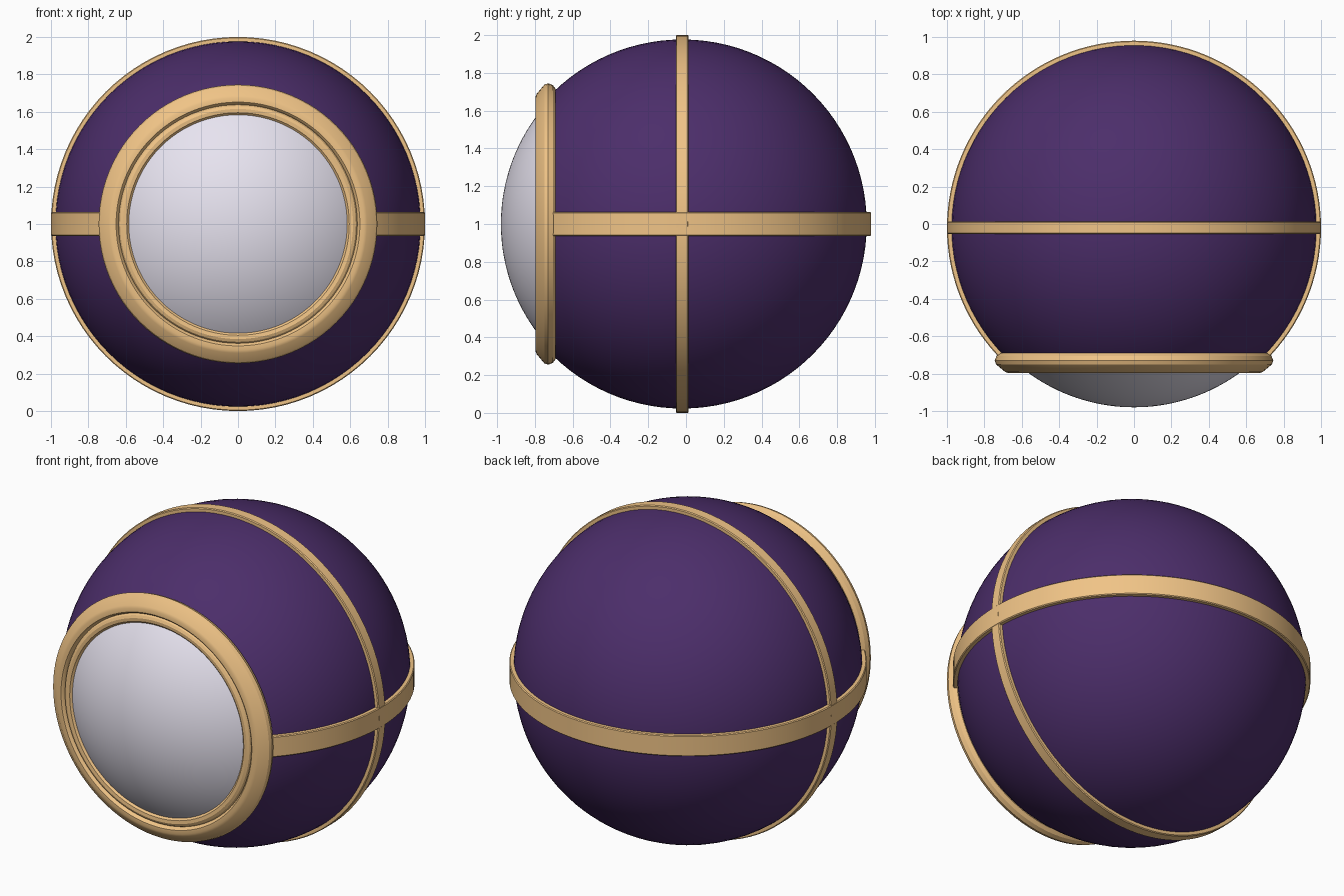
import bpy, bmesh
from math import sin, cos, pi, radians, asin
from mathutils import Matrix

if "Cube" in bpy.data.objects:
    bpy.data.objects.remove(bpy.data.objects["Cube"])

CENTRE = Matrix.Translation((0, -0.02, 1.0))
SEG = 96


def material(name, rgb):
    m = bpy.data.materials.new(name)
    m.diffuse_color = (*rgb, 1)
    m.use_nodes = True
    m.node_tree.nodes["Principled BSDF"].inputs["Base Color"].default_value = m.diffuse_color
    return m


PURPLE = material("purple", (0.072, 0.027, 0.145))
GOLD = material("gold", (0.87, 0.55, 0.24))
PEARL = material("pearl", (0.80, 0.77, 0.87))
TO_FRONT = Matrix.Rotation(radians(90), 4, 'X')   # local z -> -y
TO_SIDE = TO_FRONT


def lathe(name, profile, mat, rot=Matrix(), closed=False, start=0.0, sweep=2 * pi):
    """Spin (radius, height) points about local z, then rotate and centre."""
    full = sweep > 2 * pi - 1e-6
    bm = bmesh.new()
    steps = SEG if full else SEG + 1
    rings = [[bm.verts.new((r * cos(a), r * sin(a), h)) for r, h in profile]
             for a in (start + sweep * i / SEG for i in range(steps))]
    n = len(profile)
    for i in range(SEG):
        a, b = rings[i], rings[(i + 1) % steps]
        for j in range(n if closed else n - 1):
            k = (j + 1) % n
            bm.faces.new((a[j], b[j], b[k], a[k]))
    if not full:
        bm.faces.new(rings[0])
        bm.faces.new(rings[-1])
    bmesh.ops.remove_doubles(bm, verts=bm.verts, dist=1e-5)
    bmesh.ops.recalc_face_normals(bm, faces=bm.faces)
    bm.transform(CENTRE @ rot)
    me = bpy.data.meshes.new(name)
    bm.to_mesh(me)
    bm.free()
    me.materials.append(mat)
    ob = bpy.data.objects.new(name, me)
    bpy.context.collection.objects.link(ob)
    bpy.ops.object.select_all(action='DESELECT')
    ob.select_set(True)
    bpy.context.view_layer.objects.active = ob
    bpy.ops.object.shade_smooth_by_angle(angle=radians(30))
    return ob


def arc(radius, a0, a1, n):
    """Meridian arc, angles measured from the +height pole."""
    return [(radius * sin(a), radius * cos(a))
            for a in (a0 + (a1 - a0) * i / n for i in range(n + 1))]


# Main ball, open at the front where the lens sits
lathe("ball_shell", arc(0.977, asin(0.66 / 0.977), pi, 40), PURPLE, TO_FRONT)

# Domed lens
lathe("lens", arc(0.96, 0, asin(0.64 / 0.96), 20), PEARL, TO_FRONT)

# Lens frame: rounded outer rim, groove and inner lip
frame = [(0.66, 0.67), (0.715, 0.67), (0.735, 0.685), (0.745, 0.71), (0.738, 0.73),
         (0.69, 0.77), (0.675, 0.776), (0.652, 0.776), (0.643, 0.768), (0.638, 0.755),
         (0.630, 0.768), (0.615, 0.775), (0.595, 0.773), (0.584, 0.762), (0.584, 0.73)]
lathe("lens_frame", frame, GOLD, TO_FRONT, closed=True)


def band(half):
    return [(0.955, -half), (0.995, -half), (1.0, -half + 0.005),
            (1.0, half - 0.005), (0.995, half), (0.955, half)]


# Vertical hoop round the sides, top and bottom
lathe("vertical_band", band(0.034), GOLD, TO_SIDE, closed=True)

# Horizontal band round the back, ending inside the lens frame
end = asin(0.71)
lathe("horizontal_band", band(0.064), GOLD, closed=True, start=-end, sweep=pi + 2 * end)
